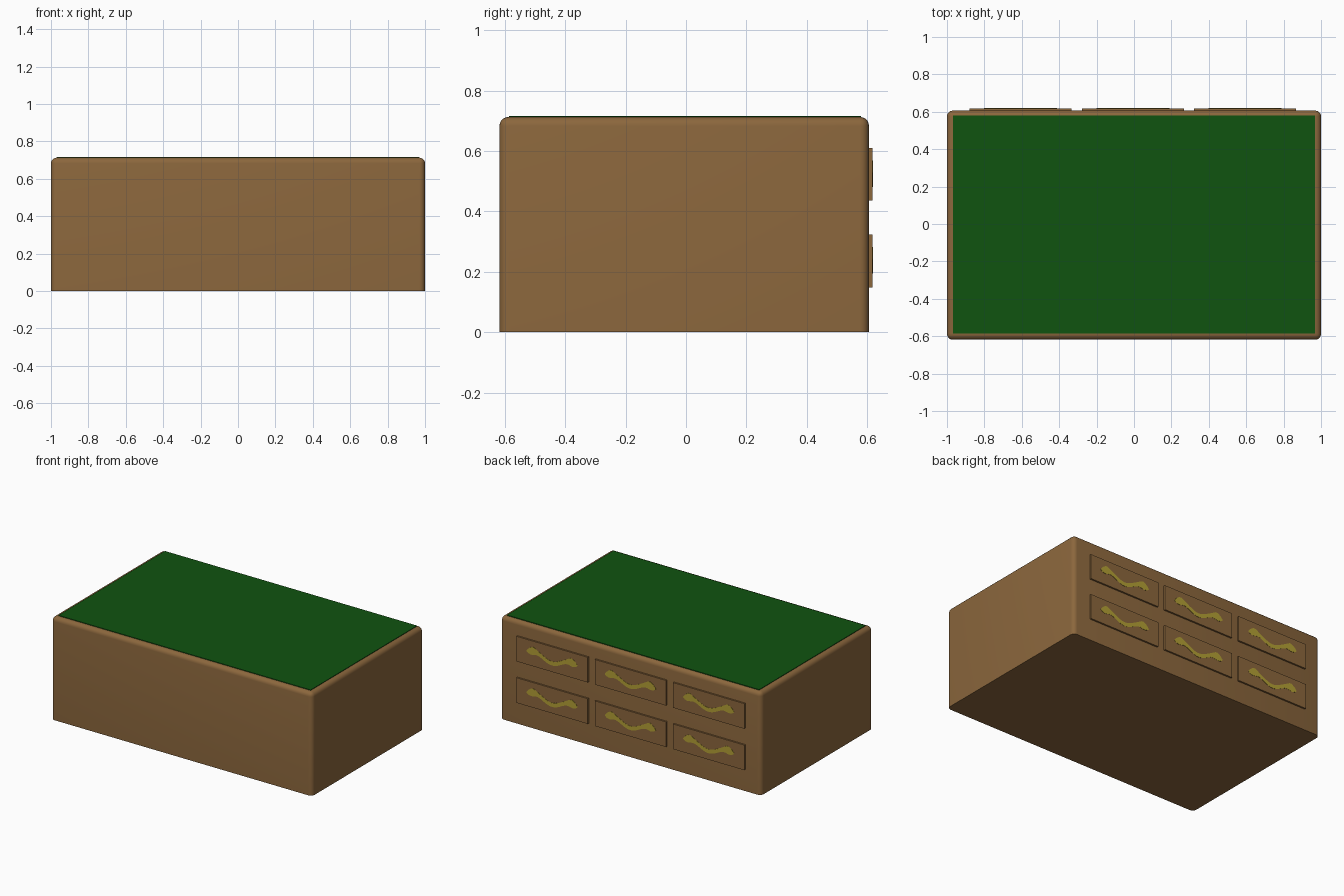
import bpy, bmesh, math
from mathutils import Vector

if "Cube" in bpy.data.objects:
    bpy.data.objects.remove(bpy.data.objects["Cube"])


def material(name, rgb):
    m = bpy.data.materials.new(name)
    m.diffuse_color = (*rgb, 1)
    m.use_nodes = True
    m.node_tree.nodes["Principled BSDF"].inputs["Base Color"].default_value = m.diffuse_color
    return m


WOOD = material("brown wood", (0.26, 0.135, 0.046))
FELT = material("green felt", (0.005, 0.088, 0.005))
BRASS = material("dull brass", (0.45, 0.35, 0.035))


def finish(bm, name, mat):
    bmesh.ops.recalc_face_normals(bm, faces=bm.faces)
    me = bpy.data.meshes.new(name)
    bm.to_mesh(me)
    bm.free()
    me.materials.append(mat)
    ob = bpy.data.objects.new(name, me)
    bpy.context.collection.objects.link(ob)
    return ob


def box(name, lo, hi, mat, radius=0, pick=None):
    lo, hi = Vector(lo), Vector(hi)
    bm = bmesh.new()
    bmesh.ops.create_cube(bm, size=1)
    for v in bm.verts:
        v.co = Vector([(a + b) / 2 + c * (b - a) for a, b, c in zip(lo, hi, v.co)])
    if radius:
        edges = [e for e in bm.edges if pick(e, lo)]
        bmesh.ops.bevel(bm, geom=edges, offset=radius, segments=5,
                        profile=0.5, affect='EDGES')
    return finish(bm, name, mat)


# Solid desk body: every edge rounded except around the flat base
body = box("desk_body", (-1, -0.618, 0), (1, 0.606, 0.713), WOOD, 0.03,
           lambda e, lo: any(v.co.z > lo.z + 0.01 for v in e.verts))
bpy.context.view_layer.objects.active = body
body.select_set(True)
bpy.ops.object.shade_smooth_by_angle(angle=math.radians(35))

# Thin green writing surface
box("writing_surface", (-0.967, -0.586, 0.709), (0.967, 0.58, 0.717), FELT)


def handle(name, cx, cz, y):
    """Flat drooping bail handle: a band swept along a curve, wider at the ends."""
    n = 28
    bm = bmesh.new()
    rows = []
    for i in range(n + 1):
        t = 2 * i / n - 1
        a = abs(t)
        mid = -0.028 + 0.048 * math.sin(min(a / 0.75, 1) * math.pi / 2) ** 2
        mid -= 0.012 * max(0, a - 0.75) / 0.25
        half = 0.014 + 0.014 * math.exp(-((a - 0.78) / 0.16) ** 2)
        half *= math.sqrt(max(0.02, 1 - a ** 14))
        rows.append([bm.verts.new((cx + 0.195 * t, y, cz + mid + s * half))
                     for s in (-1, 1)])
    for p, q in zip(rows, rows[1:]):
        bm.faces.new((p[0], q[0], q[1], p[1]))
    ext = bmesh.ops.extrude_face_region(bm, geom=bm.faces[:])
    for v in ext["geom"]:
        if isinstance(v, bmesh.types.BMVert):
            v.co.y += 0.002
    finish(bm, name, BRASS)


# Two rows of three drawer fronts on the back, each with its handle
for r, z in enumerate((0.236, 0.523)):
    for c, x in enumerate((-0.606, -0.006, 0.594)):
        box(f"drawer_{r}_{c}", (x - 0.273, 0.59, z - 0.087),
            (x + 0.273, 0.6175, z + 0.087), WOOD)
        handle(f"drawer_handle_{r}_{c}", x, z, 0.617)
